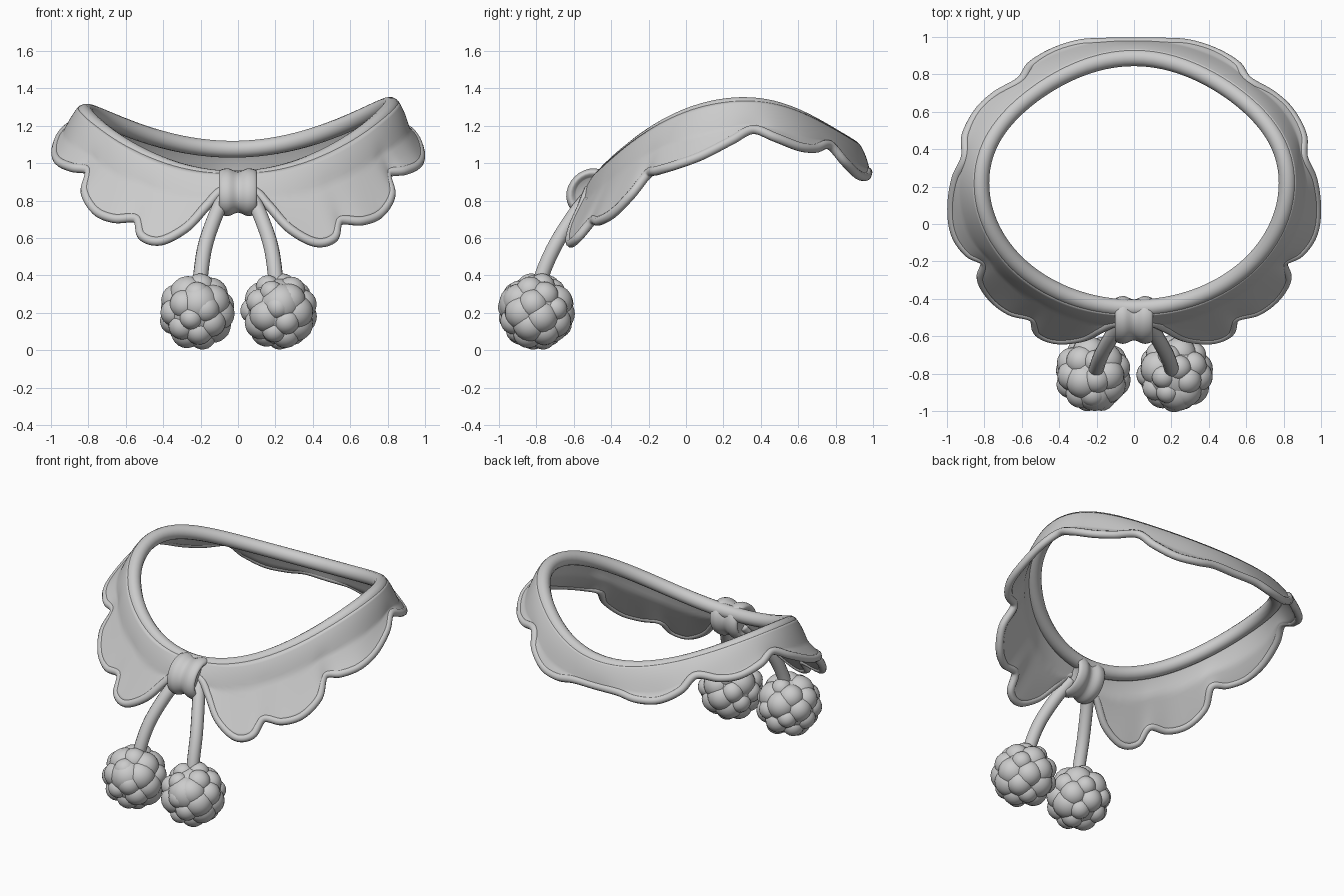
import bpy, bmesh, random
from math import sin, cos, pi, atan2, sqrt
from mathutils import Vector, Matrix

if "Cube" in bpy.data.objects:
    bpy.data.objects.remove(bpy.data.objects["Cube"])

grey = bpy.data.materials.new("soft_grey")
grey.use_nodes = True
colour = (0.6, 0.6, 0.6, 1)
grey.diffuse_color = colour
grey.node_tree.nodes["Principled BSDF"].inputs["Base Color"].default_value = colour


def finish(name, bm):
    """Turn a bmesh into a smooth, coloured object."""
    bmesh.ops.recalc_face_normals(bm, faces=bm.faces)
    for face in bm.faces:
        face.smooth = True
    mesh = bpy.data.meshes.new(name)
    bm.to_mesh(mesh)
    bm.free()
    mesh.materials.append(grey)
    obj = bpy.data.objects.new(name, mesh)
    bpy.context.collection.objects.link(obj)
    return obj


def loft(name, rings, loop_rows, loop_cols, caps=False):
    """Skin a list of equally long point rows."""
    bm = bmesh.new()
    rows = [[bm.verts.new(p) for p in ring] for ring in rings]
    n, m = len(rows), len(rows[0])
    for i in range(n if loop_rows else n - 1):
        for j in range(m if loop_cols else m - 1):
            a, b = rows[i], rows[(i + 1) % n]
            k = (j + 1) % m
            bm.faces.new((a[j], a[k], b[k], b[j]))
    if caps:
        bm.faces.new(rows[0])
        bm.faces.new(rows[-1])
    return finish(name, bm)


def spline(points, steps, closed):
    """Smooth curve through the given points."""
    pts = [Vector(p) for p in points]
    n = len(pts)
    get = (lambda i: pts[i % n]) if closed else (lambda i: pts[min(max(i, 0), n - 1)])
    out = []
    for i in range(n if closed else n - 1):
        a, b, c, d = (get(i + k) for k in (-1, 0, 1, 2))
        for s in range(steps):
            t = s / steps
            out.append(b + ((c - a) * t + (2 * a - 5 * b + 4 * c - d) * t ** 2
                            + (3 * b - a - 3 * c + d) * t ** 3) / 2)
    if not closed:
        out.append(pts[-1])
    return out


def tube(name, path, radius, closed, sides=14):
    """Round cord along a path."""
    rings, n = [], len(path)
    for i, p in enumerate(path):
        if closed:
            along = path[(i + 1) % n] - path[i - 1]
        else:
            along = path[min(i + 1, n - 1)] - path[max(i - 1, 0)]
        along.normalize()
        ref = Vector((p.x, p.y - 0.22, 0)) if closed else Vector((1, 0, 0))
        u = (ref - along * ref.dot(along)).normalized()
        v = along.cross(u)
        rings.append([p + radius * (u * cos(2 * pi * k / sides) + v * sin(2 * pi * k / sides))
                      for k in range(sides)])
    return loft(name, rings, closed, True, not closed)


def rim_point(angle):
    """Saddle-shaped oval of the neck opening, slightly pointed at the back."""
    s = sin(angle)
    x = 0.82 * cos(angle)
    y = 0.22 + 0.67 * s - (0.03 * sin(2 * angle) ** 2 if s > 0 else 0)
    return Vector((x, y, 1.285 + 0.08 * s - 0.29 * s * s + 0.022 * x))


# Scalloped hem, front to back on one side, then mirrored with a slight tilt
half = [(.08, -.54, .84), (.17, -.57, .75), (.28, -.62, .63), (.42, -.63, .555),
        (.52, -.59, .58), (.55, -.51, .67), (.67, -.475, .67), (.77, -.4, .71),
        (.83, -.3, .81), (.81, -.21, .92), (.9, -.16, .94), (.97, -.06, .97),
        (.99, .08, 1.02), (.97, .24, 1.1), (.92, .36, 1.16), (.915, .48, 1.12),
        (.845, .61, 1.07), (.75, .7, 1.06), (.62, .78, 1.08), (.56, .86, .99),
        (.44, .93, .92), (.3, .975, .91), (.17, .985, .93), (0, .985, .93)]
outline = half + [(-x, y, z + 0.02 * x) for x, y, z in reversed(half[:-1])]
curve = spline(outline, 8, True)
count, reach = len(curve), 16
hem, sheet = [], []
for i, p in enumerate(curve):
    # Averaged hem keeps the cloth free of folds above each notch
    soft = sum((curve[(i + k) % count] for k in range(-reach, reach + 1)), Vector())
    soft /= 2 * reach + 1
    guide = (p + soft) / 2
    angle = atan2((guide.y - 0.22) / 0.67, guide.x / 0.82)
    rim = rim_point(angle)
    edge = p + (rim - p).normalized() * 0.025
    down = soft - rim
    axis = down.normalized()
    out = Vector((cos(angle), sin(angle), 0.5))
    out = (out - axis * out.dot(axis)).normalized()
    band = min(0.9, 0.16 / down.length)
    row = []
    for k in range(17):
        t = k / 16
        # Standing band flows out of the neck roll, then flat towards the hem
        roll = 0.03 * cos(pi * t / band / 2) if t < band else 0
        row.append(rim + down * t + (edge - soft) * t ** 2.5 + out * roll)
    hem.append(edge)
    sheet.append(row)

collar = loft("collar_sheet", sheet, True, False)
solid = collar.modifiers.new("thickness", "SOLIDIFY")
solid.thickness = 0.034
solid.offset = 0
tube("hem_piping", hem, 0.025, True, 10)
tube("neck_band", [rim_point(2 * pi * i / 96) for i in range(96)], 0.046, True)

# Knot: two swollen wraps turned around the band, leaning back
profile = spline([(-.08, .6, 0), (-.102, .8, 0), (-.09, .95, 0), (-.05, 1, 0),
                  (0, .86, 0), (.05, 1, 0), (.09, .95, 0), (.102, .8, 0),
                  (.08, .6, 0)], 4, False)
rings = []
for p in profile:
    ring = []
    for k in range(28):
        a = 2 * pi * k / 28
        major, minor = 0.138 * p.y * cos(a), 0.118 * p.y * sin(a)
        ring.append(Vector((p.x, -0.513 + 0.7 * (major - minor), 0.845 + 0.7 * (major + minor))))
    rings.append(ring)
loft("knot", rings, False, True, True)

# Cords and clustered bobbles
random.seed(4)
for side, label in ((1, "left"), (-1, "right")):
    path = spline([(.07 * side, -.52, .82), (.12 * side, -.6, .72), (.175 * side, -.7, .56),
                   (.2 * side, -.77, .4), (.21 * side, -.79, .28)], 6, False)
    tube(label + "_cord", path, 0.04, False)

    centre = Vector((0.22 * side, -0.8, 0.207))
    bm = bmesh.new()
    bmesh.ops.create_icosphere(bm, subdivisions=3, radius=0.178,
                               matrix=Matrix.Translation(centre))
    lobes = 30
    for i in range(lobes):
        h = 1 - 2 * (i + 0.5) / lobes
        turn = i * pi * (3 - sqrt(5)) + side
        r = random.uniform(0.06, 0.1)
        ray = Vector((sqrt(1 - h * h) * cos(turn), sqrt(1 - h * h) * sin(turn), h))
        bmesh.ops.create_icosphere(bm, subdivisions=3, radius=r,
                                   matrix=Matrix.Translation(centre + ray * (0.208 - r)))
    # Larger lobe facing forward
    bmesh.ops.create_icosphere(bm, subdivisions=3, radius=0.11,
                               matrix=Matrix.Translation(centre + Vector((0.01, -0.09, 0.04))))
    finish(label + "_bobble", bm)
